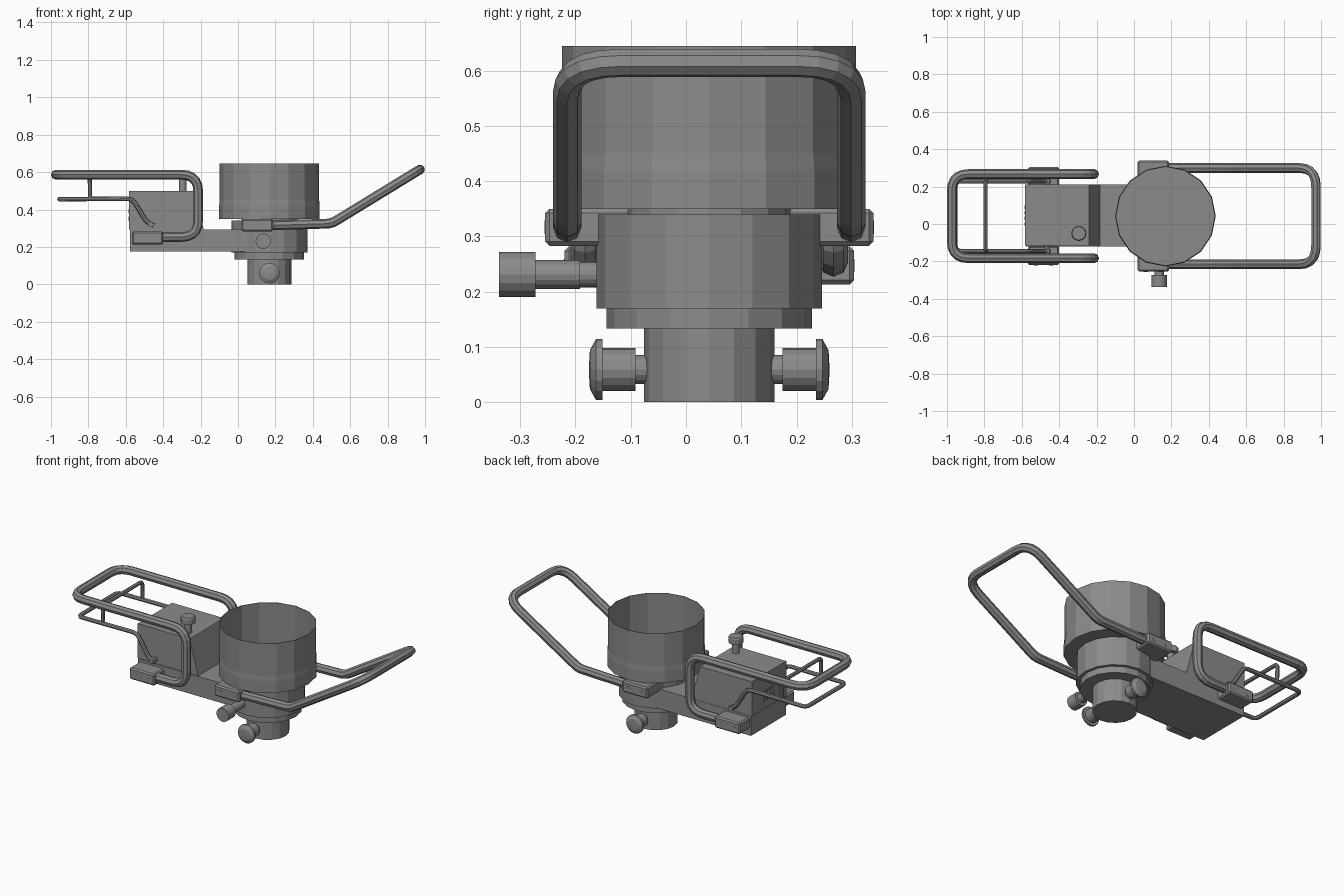
import bpy, bmesh, math
from mathutils import Vector

if "Cube" in bpy.data.objects:
    bpy.data.objects.remove(bpy.data.objects["Cube"])

CX, CY = 0.168, 0.042          # axis of the round body; CY is also the mirror line

grey = bpy.data.materials.new("dark_grey")
grey.diffuse_color = (0.26, 0.26, 0.26, 1)
grey.use_nodes = True
grey.node_tree.nodes["Principled BSDF"].inputs["Base Color"].default_value = grey.diffuse_color


def make(name, bm):
    bmesh.ops.recalc_face_normals(bm, faces=bm.faces)
    me = bpy.data.meshes.new(name)
    bm.to_mesh(me)
    bm.free()
    me.materials.append(grey)
    ob = bpy.data.objects.new(name, me)
    bpy.context.collection.objects.link(ob)
    return ob


def lathe(name, profile, origin, axis=(0, 0, 1), n=16):
    """Revolve (radius, height) points; radius 0 closes an end."""
    bm = bmesh.new()
    rot = Vector((0, 0, 1)).rotation_difference(Vector(axis)).to_matrix()
    rings = []
    for r, h in profile:
        if r == 0:
            rings.append([bm.verts.new(rot @ Vector((0, 0, h)) + Vector(origin))] * n)
        else:
            rings.append([bm.verts.new(rot @ Vector((r * math.cos(i * math.tau / n),
                         r * math.sin(i * math.tau / n), h)) + Vector(origin)) for i in range(n)])
    for a, b in zip(rings, rings[1:]):
        for i in range(n):
            j = (i + 1) % n
            bm.faces.new(list(dict.fromkeys((a[i], a[j], b[j], b[i]))))
    return make(name, bm)


def prism(name, pts, y0, y1, bevel=0.0):
    """Extrude an x-z outline along y."""
    bm = bmesh.new()
    f = bm.faces.new([bm.verts.new((x, y0, z)) for x, z in pts])
    ext = bmesh.ops.extrude_face_region(bm, geom=[f])['geom']
    bmesh.ops.translate(bm, vec=(0, y1 - y0, 0),
                        verts=[v for v in ext if isinstance(v, bmesh.types.BMVert)])
    # the extrude drops the starting face, so close that side again
    open_edges = [e for e in bm.edges if e.is_boundary]
    if open_edges:
        bmesh.ops.holes_fill(bm, edges=open_edges)
    if bevel:
        bmesh.ops.bevel(bm, geom=bm.edges[:], offset=bevel, segments=1, affect='EDGES')
    return make(name, bm)


def box(name, x0, x1, y0, y1, z0, z1, bevel=0.0):
    return prism(name, [(x0, z0), (x1, z0), (x1, z1), (x0, z1)], y0, y1, bevel)


def tube(name, pts, r, fillets, segs=5):
    """Round tube along a path; fillets gives one rounding size per corner."""
    pts = [Vector(p) for p in pts]
    path = [pts[0]]
    for a, p, b, f in zip(pts, pts[1:], pts[2:], fillets):
        s = p + (a - p).normalized() * f
        e = p + (b - p).normalized() * f
        for i in range(segs + 1):
            t = i / segs
            path.append(s * (1 - t) ** 2 + p * 2 * t * (1 - t) + e * t * t)
    path.append(pts[-1])
    cu = bpy.data.curves.new(name, 'CURVE')
    cu.dimensions = '3D'
    cu.bevel_depth, cu.bevel_resolution, cu.use_fill_caps = r, 2, True
    cu.materials.append(grey)
    sp = cu.splines.new('POLY')
    sp.points.add(len(path) - 1)
    for q, p in zip(sp.points, path):
        q.co = (*p, 1)
    sp.use_smooth = False
    ob = bpy.data.objects.new(name, cu)
    bpy.context.collection.objects.link(ob)
    bpy.ops.object.select_all(action='DESELECT')
    ob.select_set(True)
    bpy.context.view_layer.objects.active = ob
    bpy.ops.object.convert(target='MESH')
    return ob


def loop(half, xz):
    """Run an x-z path along one side and back along the other."""
    return [(x, CY - half, z) for x, z in xz] + [(x, CY + half, z) for x, z in reversed(xz)]


# Round body: stem, ring, drum and neck
lathe("body", [(0, 0), (0.118, 0), (0.118, 0.133), (0.186, 0.133), (0.186, 0.17), (0.204, 0.17),
               (0.204, 0.34), (0.15, 0.34), (0.15, 0.36), (0, 0.36)], (CX, CY, 0))

# Open cup on top
lathe("cup", [(0, 0.35), (0.269, 0.35), (0.269, 0.42), (0.266, 0.45), (0.266, 0.645),
              (0.263, 0.645), (0.263, 0.38), (0, 0.38)], (CX, CY, 0))

# Arm and sloped housing with vent studs on its end
box("arm", -0.578, 0.08, -0.12, 0.212, 0.176, 0.294)
prism("housing", [(-0.583, 0.294), (-0.183, 0.294), (-0.24, 0.5), (-0.583, 0.5)], -0.115, 0.21)
for i in range(4):
    for j in range(2):
        y, z = 0.0 + i * 0.03, 0.35 + j * 0.04
        box("vent_stud", -0.586, -0.575, y - 0.009, y + 0.009, z - 0.012, z + 0.012)

# Knob on the housing
lathe("housing_knob", [(0.02, 0.49), (0.02, 0.562), (0.041, 0.562), (0.041, 0.593), (0.036, 0.6),
                       (0, 0.6)], (-0.295, -0.05, 0), n=12)

# Stem knobs and side knob
for s in (-1, 1):
    lathe("stem_knob", [(0.026, 0.10), (0.026, 0.133), (0.039, 0.133), (0.039, 0.193), (0.055, 0.193),
                        (0.055, 0.205), (0.035, 0.216), (0, 0.218)], (CX, CY, 0.059), (0, s, 0))
lathe("side_knob", [(0.023, 0.15), (0.023, 0.234), (0.026, 0.234), (0.026, 0.314), (0.041, 0.314),
                    (0.041, 0.38), (0, 0.38)], (0.135, CY, 0.231), (0, -1, 0))

# Clamps with bolts, mirrored about the centre line
for s in (-1, 1):
    for side, x0, x1, z0, z1, i, o in (("left", -0.567, -0.4, 0.213, 0.282, 0.16, 0.262),
                                       ("right", 0.02, 0.187, 0.283, 0.35, 0.12, 0.297)):
        ya, yb = sorted((CY + s * i, CY + s * o))
        box(side + "_clamp", x0, x1, ya, yb, z0, z1, 0.008)
        for k in (0.25, 0.75):
            x = x0 + (x1 - x0) * k
            lathe("clamp_bolt", [(0.012, o - 0.01), (0.012, o + 0.001), (0, o + 0.001)],
                  (x, CY, (z0 + z1) / 2), (0, s, 0), 8)

# Tube handles
tube("left_handle", loop(0.225, [(-0.52, 0.253), (-0.213, 0.253), (-0.213, 0.586), (-0.974, 0.586)]),
     0.026, [0.09] * 6)
tube("right_handle", loop(0.257, [(0.06, 0.312), (0.5, 0.325), (0.973, 0.614)]),
     0.026, [0.03, 0.1, 0.1, 0.03])

# Thin wire rack and its support hoop
tube("wire_rack", loop(0.187, [(-0.45, 0.313), (-0.49, 0.335), (-0.565, 0.458), (-0.955, 0.455)]),
     0.012, [0.02, 0.03, 0.03, 0.03, 0.03, 0.02], 3)
tube("rack_hoop", loop(0.187, [(-0.79, 0.455), (-0.793, 0.565)]), 0.011, [0.025] * 2, 3)
for s in (-1, 1):
    lathe("rack_pivot", [(0.014, 0.15), (0.014, 0.2), (0, 0.2)], (-0.465, CY, 0.32), (0, s, 0), 8)
